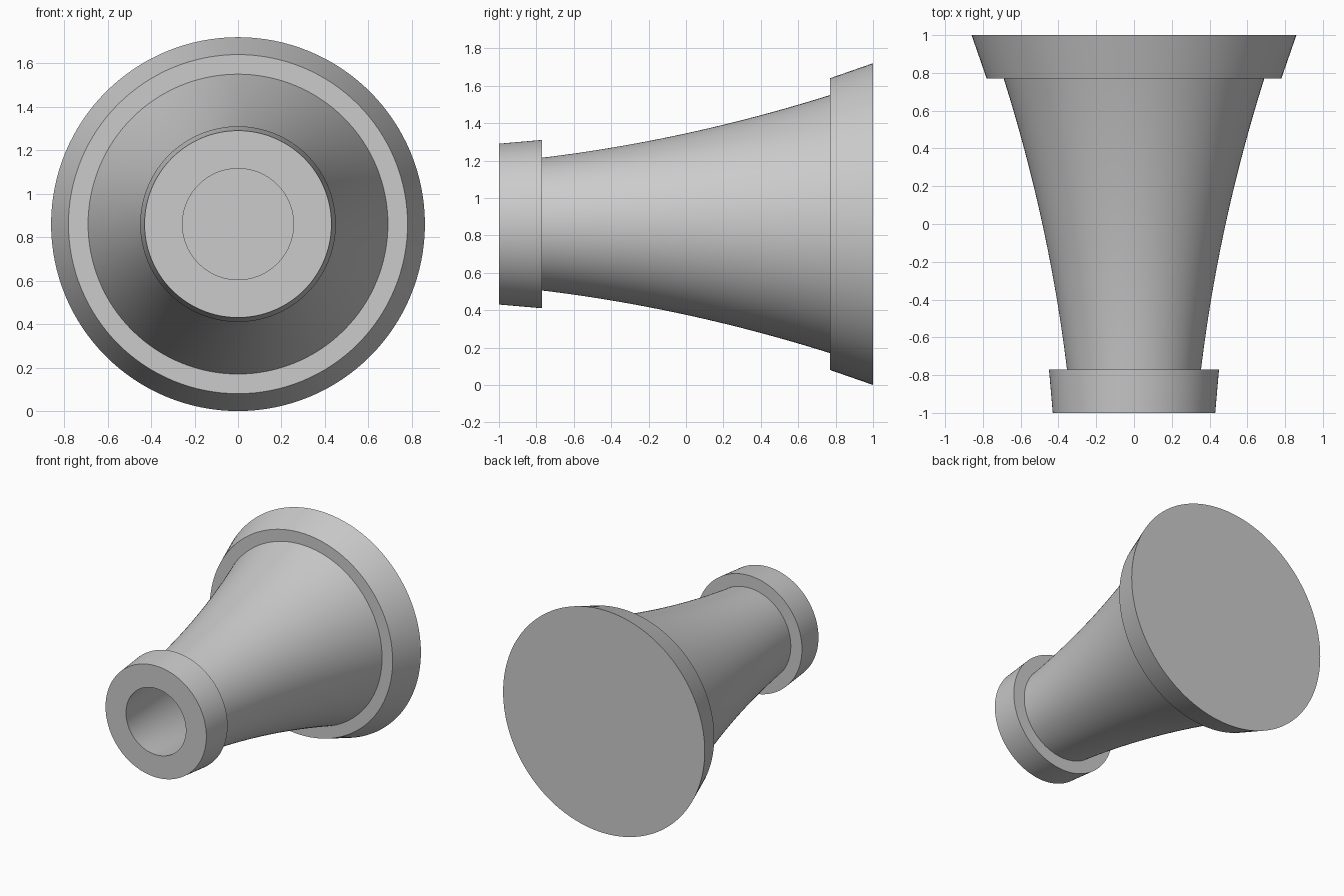
import bpy, bmesh, math
from mathutils import Vector

cube = bpy.data.objects.get("Cube")
if cube:
    bpy.data.objects.remove(cube, do_unlink=True)

AXIS_Z = 0.86      # height of the horn's axis
WALL = 0.075       # wall thickness of the bell
COLLAR_Y = 0.77    # where the end collars meet the bell
BACK_Y = 0.99      # inner face of the thin back plate
STEPS = 24
SEGMENTS = 128

mat = bpy.data.materials.new("plain grey")
mat.use_nodes = True
grey = (0.6, 0.6, 0.6, 1.0)
mat.diffuse_color = grey
mat.node_tree.nodes["Principled BSDF"].inputs["Base Color"].default_value = grey


def bell_radius(y):
    return 0.485 + 0.2175 * y + 0.063 * y * y


def curve(y0, y1, offset=0.0):
    ys = [y0 + (y1 - y0) * i / STEPS for i in range(STEPS + 1)]
    return [(bell_radius(y) - offset, y) for y in ys]


# Half section: back plate, rear flange, bell, front collar, flared bore
rear_flange = [(0, 1), (0.86, 1), (0.78, COLLAR_Y)]
bell = curve(COLLAR_Y, -COLLAR_Y)
front_collar = [(0.45, -COLLAR_Y), (0.43, -1)]
bore = curve(-1, BACK_Y, WALL) + [(0, BACK_Y)]
section = rear_flange + bell + front_collar + bore

# Revolve the section about the y axis
bm = bmesh.new()
verts = [bm.verts.new((r, y, AXIS_Z)) for r, y in section]
edges = [bm.edges.new(pair) for pair in zip(verts, verts[1:])]
bmesh.ops.spin(bm, geom=verts + edges, cent=Vector((0, 0, AXIS_Z)),
               axis=Vector((0, 1, 0)), angle=math.tau, steps=SEGMENTS)
bmesh.ops.remove_doubles(bm, verts=bm.verts, dist=0.0005)
bmesh.ops.recalc_face_normals(bm, faces=bm.faces)

mesh = bpy.data.meshes.new("flared_horn")
bm.to_mesh(mesh)
bm.free()
mesh.materials.append(mat)
horn = bpy.data.objects.new("flared_horn", mesh)
bpy.context.collection.objects.link(horn)

# Smooth sides with crisp rims
bpy.ops.object.select_all(action='DESELECT')
horn.select_set(True)
bpy.context.view_layer.objects.active = horn
bpy.ops.object.shade_smooth_by_angle(angle=math.radians(30))
